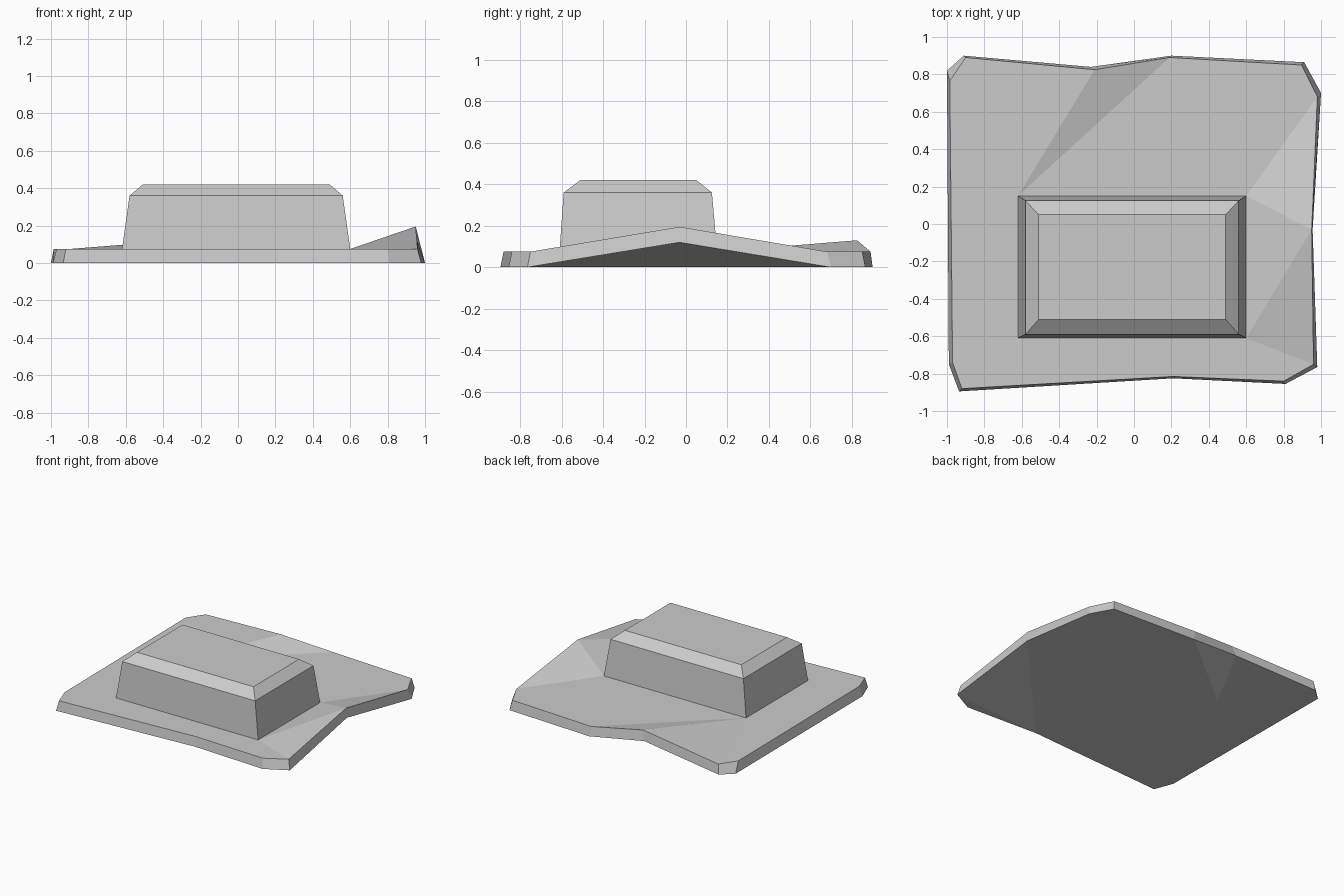
import bpy
import bmesh

default = bpy.data.objects.get("Cube")
if default:
    bpy.data.objects.remove(default, do_unlink=True)

# Single matte colour
grey = bpy.data.materials.new("light_grey")
grey.use_nodes = True
colour = (0.6, 0.6, 0.6, 1)
grey.diffuse_color = colour
grey.node_tree.nodes["Principled BSDF"].inputs["Base Color"].default_value = colour


def finish(name, bm):
    """Turn a bmesh into a flat-shaded object."""
    bmesh.ops.recalc_face_normals(bm, faces=bm.faces)
    mesh = bpy.data.meshes.new(name)
    bm.to_mesh(mesh)
    bm.free()
    mesh.materials.append(grey)
    obj = bpy.data.objects.new(name, mesh)
    bpy.context.collection.objects.link(obj)
    return obj


def rectangle(bm, left, right, front, back, z):
    """Corner vertices: back left, back right, front right, front left."""
    corners = [(left, back), (right, back), (right, front), (left, front)]
    return [bm.verts.new((x, y, z)) for x, y in corners]


def bridge(bm, lower, upper):
    """Join two equal rings with a band of quads."""
    count = len(lower)
    for i in range(count):
        j = (i + 1) % count
        bm.faces.new((lower[i], lower[j], upper[j], upper[i]))


# Slab outlines, clockwise from the back left corner
THICK = 0.075
lower_outline = [
    (-1, .82), (-.91, .9), (-.23, .84), (.2, .9), (.91, .865), (1, .7),
    (.955, -.03), (.98, -.765), (.81, -.855), (.21, -.825), (-.935, -.895), (-.99, -.75)]
upper_outline = [
    (-.985, .765), (-.9, .89), (-.21, .825), (.19, .89), (.895, .85), (.98, .68),
    (.95, -.03), (.96, -.75), (.8, -.84), (.21, -.815), (-.92, -.88), (-.97, -.74)]
lift = {2: .055, 6: .12}   # raised points on the back and left edges

# Slab: two outlines with folded top and underside
bm = bmesh.new()
low = [bm.verts.new((x, y, lift.get(i, 0))) for i, (x, y) in enumerate(lower_outline)]
top = [bm.verts.new((x, y, THICK + lift.get(i, 0))) for i, (x, y) in enumerate(upper_outline)]
bridge(bm, low, top)

a, b, c, d = rectangle(bm, -.62, .6, -.61, .15, THICK)
bm.faces.new((a, b, c, d))
for outer, inner in [
        ((1, 2), (a,)), ((2, 3), (a,)), ((3, 4, 5), (b, a)),
        ((5, 6), (b,)), ((6,), (c, b)), ((6, 7), (c,)),
        ((7, 8, 9, 10), (d, c)), ((10, 11, 0, 1), (a, d))]:
    bm.faces.new([top[i] for i in outer] + list(inner))

fold = bm.verts.new((-.48, .34, 0))
for outer in [(1, 2), (2, 3), (3, 4, 5, 9), (9, 10, 11, 0, 1)]:
    bm.faces.new([low[i] for i in outer] + [fold])
for outer in [(5, 6, 9), (6, 7, 9), (7, 8, 9)]:
    bm.faces.new([low[i] for i in outer])
finish("base_slab", bm)

# Raised block: tapered walls and a bevelled top
bm = bmesh.new()
foot = rectangle(bm, -.62, .6, -.61, .15, THICK)
shoulder = rectangle(bm, -.58, .56, -.59, .125, .36)
crown = rectangle(bm, -.51, .49, -.51, .05, .42)
bridge(bm, foot, shoulder)
bridge(bm, shoulder, crown)
bm.faces.new(crown)
bm.faces.new(foot)
finish("raised_block", bm)
